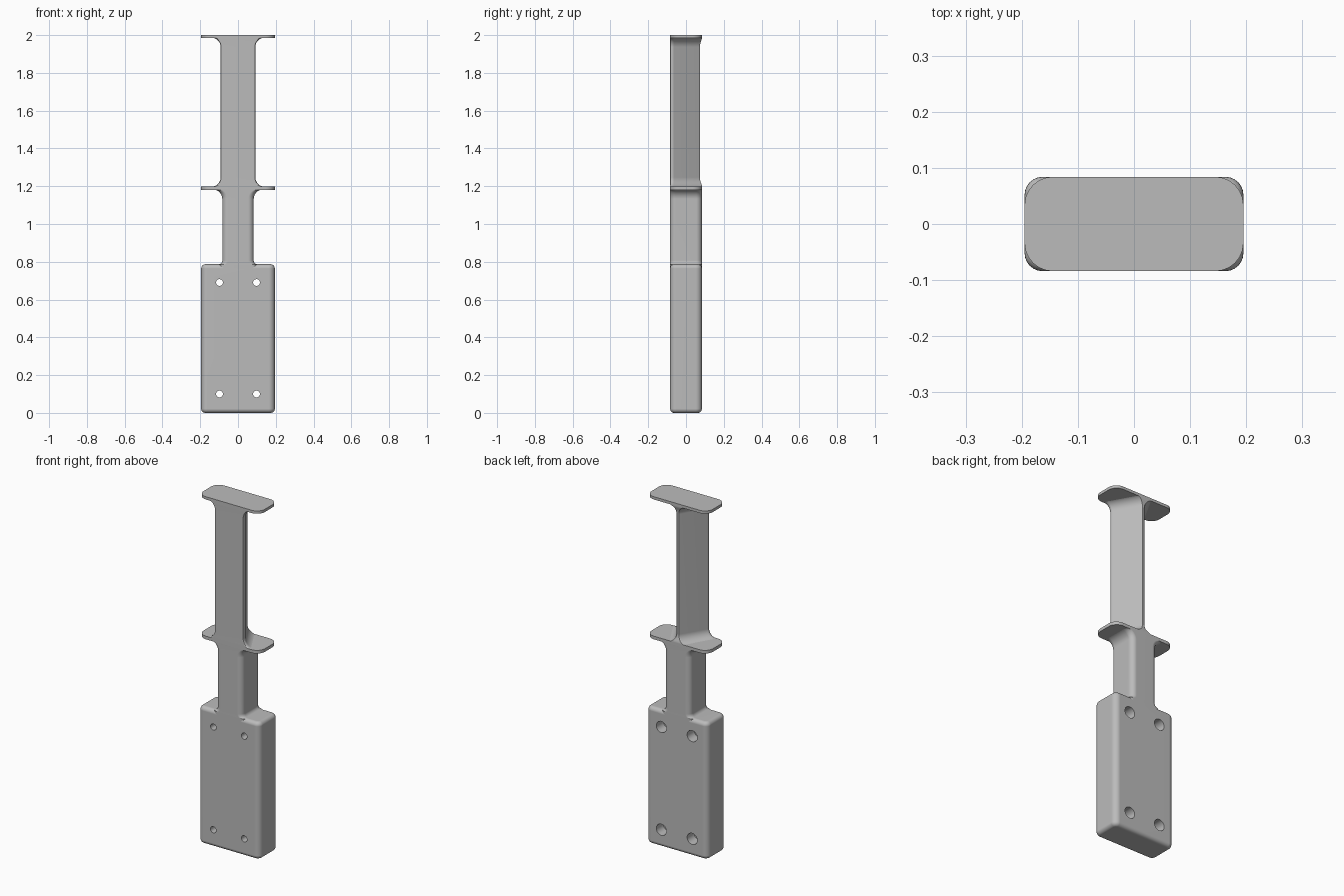
import bpy, bmesh, math

if "Cube" in bpy.data.objects:
    bpy.data.objects.remove(bpy.data.objects["Cube"])

grey = bpy.data.materials.new("plain_grey")
grey.use_nodes = True
colour = (0.5, 0.5, 0.5, 1)
grey.diffuse_color = colour
grey.node_tree.nodes["Principled BSDF"].inputs["Base Color"].default_value = colour

HX, HY = 0.195, 0.084   # half width and half depth of the whole piece
STEPS = 6


def quarter(n=STEPS):
    return [math.pi / 2 * i / n for i in range(n + 1)]


def rounded_rect(hx, hy, r):
    pts = []
    for k, (sx, sy) in enumerate([(1, 1), (-1, 1), (-1, -1), (1, -1)]):
        for a in quarter():
            t = a + k * math.pi / 2
            pts.append((sx * (hx - r) + r * math.cos(t), sy * (hy - r) + r * math.sin(t)))
    return pts


def wedge(d):
    # Flat front narrowing to a blunt ridge at the back; d widens it
    ridge = min(0.074 + d / 2, HY)
    half = [(0.082 + d, -HY), (0.089 + d, -0.081), (0.092 + d, -0.074),
            (0.092 + d, -0.064), (0.012 + d, ridge - 0.005), (0.006 + d, ridge)]
    return half + [(-x, y) for x, y in reversed(half)]


def circle(r, n=32):
    return [(r * math.cos(math.tau * i / n), r * math.sin(math.tau * i / n)) for i in range(n)]


def loft(name, sections):
    # Skin a stack of (height, outline) sections and cap both ends
    bm = bmesh.new()
    rings = [[bm.verts.new((x, y, z)) for x, y in pts] for z, pts in sections]
    for a, b in zip(rings, rings[1:]):
        for i in range(len(a)):
            j = (i + 1) % len(a)
            bm.faces.new((a[i], a[j], b[j], b[i]))
    bm.faces.new(rings[0])
    bm.faces.new(rings[-1])
    bmesh.ops.recalc_face_normals(bm, faces=bm.faces)
    mesh = bpy.data.meshes.new(name)
    bm.to_mesh(mesh)
    bm.free()
    mesh.materials.append(grey)
    obj = bpy.data.objects.new(name, mesh)
    bpy.context.collection.objects.link(obj)
    return obj


def activate(obj):
    bpy.ops.object.select_all(action="DESELECT")
    obj.select_set(True)
    bpy.context.view_layer.objects.active = obj


def flare(r, z, up):
    # Fillet (height, widening) pairs ending at the plate surface z
    return [(z - up * r * (1 - math.sin(a)), r * (1 - math.cos(a))) for a in quarter()]


# Base block with all edges rounded
edge = 0.022
base = []
for a in quarter():
    base.append((edge * (1 - math.sin(a)), edge * (1 - math.cos(a))))
base = [(z, rounded_rect(HX - d, HY - d, 0.032 - d)) for z, d in reversed(base)]
block = loft("base_block", base + [(0.787 - z, pts) for z, pts in reversed(base)])

# Screw holes, counterbored from the back
for x in (-0.098, 0.098):
    for z in (0.1, 0.69):
        cutter = loft("hole_cutter", [(-0.12, circle(0.032)), (-0.02, circle(0.032)),
                                      (-0.02, circle(0.018)), (0.12, circle(0.018))])
        cutter.rotation_euler.x = math.pi / 2
        cutter.location = (x, 0, z)
        cutter.hide_render = True
        mod = block.modifiers.new("hole", "BOOLEAN")
        mod.object = cutter
        mod.solver = "EXACT"
        activate(block)
        bpy.ops.object.modifier_apply(modifier=mod.name)
        bpy.data.objects.remove(cutter)

# Lower shaft, flared into the block and the middle plate
low = [(z, d) for z, d in reversed(flare(0.022, 0.785, -1))]
high = flare(0.05, 1.183, 1)
spread = [(0.75, low[0][1])] + low + high
shaft = loft("lower_shaft", [(z, rounded_rect(0.083 + d, HY, 0.03)) for z, d in spread])

# Upper shaft, flared at both plates
spread = list(reversed(flare(0.05, 1.197, -1))) + flare(0.05, 1.987, 1)
upper = loft("upper_shaft", [(z, wedge(d)) for z, d in spread])

# Thin plates with rounded corners
parts = [block, shaft, upper]
for name, z0, z1 in (("middle_plate", 1.181, 1.199), ("top_plate", 1.984, 2.0)):
    outline = rounded_rect(HX, HY, 0.05)
    parts.append(loft(name, [(z0, outline), (z1, outline)]))

for obj in parts:
    activate(obj)
    bpy.ops.object.shade_smooth_by_angle(angle=math.radians(35))
    mod = obj.modifiers.new("clean_shading", "WEIGHTED_NORMAL")
    mod.keep_sharp = True
